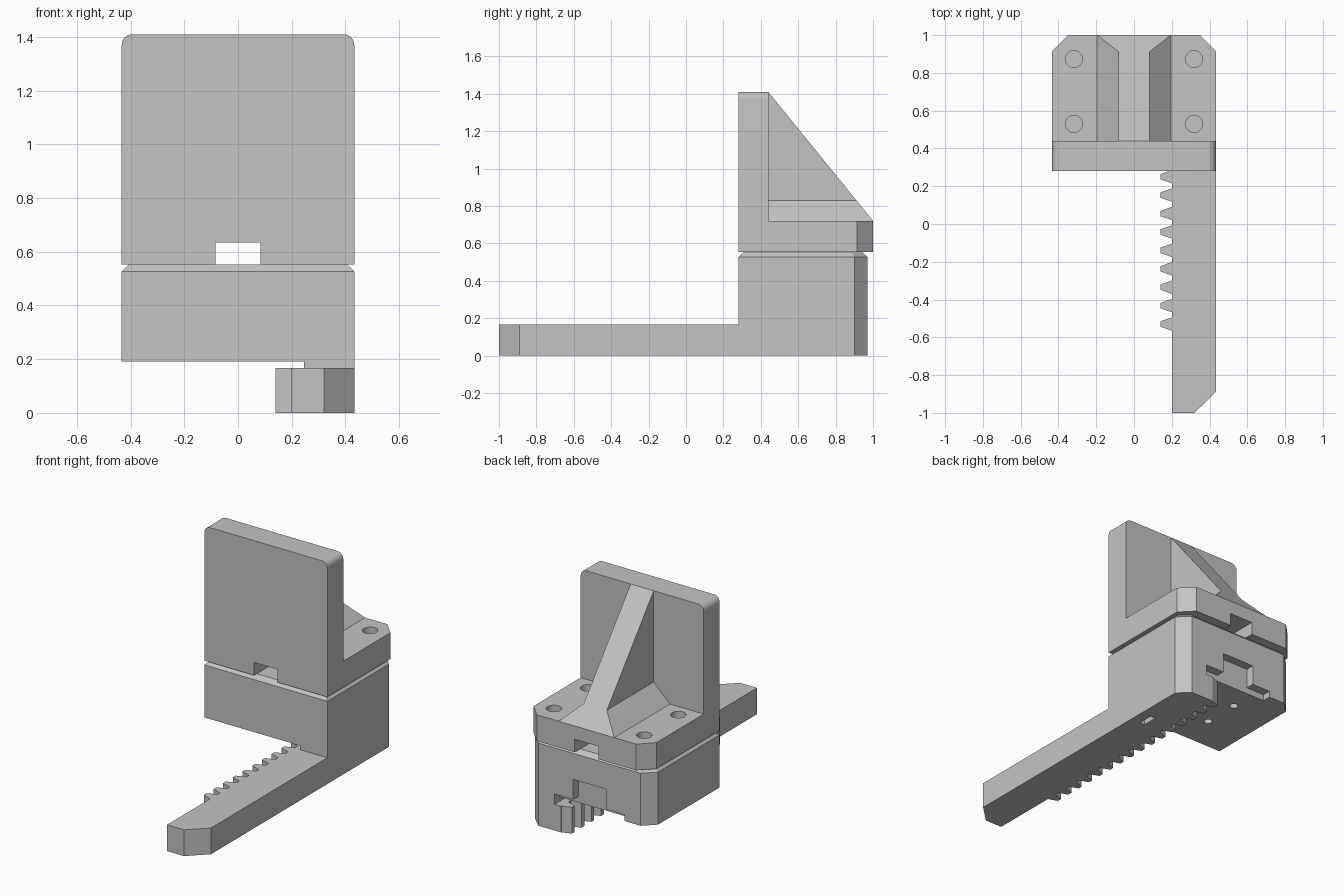
import bpy, bmesh
from math import sin, cos, pi
from mathutils import Vector

if "Cube" in bpy.data.objects:
    bpy.data.objects.remove(bpy.data.objects["Cube"], do_unlink=True)

grey = bpy.data.materials.new("plain grey")
grey.use_nodes = True
grey.diffuse_color = (0.55, 0.55, 0.55, 1)
grey.node_tree.nodes["Principled BSDF"].inputs["Base Color"].default_value = (0.55, 0.55, 0.55, 1)

W = 0.433          # half width of the whole jaw
FRONT = 0.28       # front plane of the jaw


def prism(name, outline, lo, hi, axis="Z", edit=None):
    """Extrude a 2D outline along Z (x, y points) or Y (x, z points)."""
    bm = bmesh.new()
    place = (lambda p: (p[0], p[1], lo)) if axis == "Z" else (lambda p: (p[0], lo, p[1]))
    face = bm.faces.new([bm.verts.new(place(p)) for p in outline])
    ext = bmesh.ops.extrude_face_region(bm, geom=[face])
    step = Vector((0, 0, hi - lo)) if axis == "Z" else Vector((0, hi - lo, 0))
    moved = [g for g in ext["geom"] if isinstance(g, bmesh.types.BMVert)]
    bmesh.ops.translate(bm, verts=moved, vec=step)
    bmesh.ops.recalc_face_normals(bm, faces=bm.faces)
    if edit:
        edit(bm)
    mesh = bpy.data.meshes.new(name)
    bm.to_mesh(mesh)
    bm.free()
    mesh.materials.append(grey)
    obj = bpy.data.objects.new(name, mesh)
    bpy.context.collection.objects.link(obj)
    return obj


def rect(x0, x1, y0, y1):
    return [(x0, y0), (x1, y0), (x1, y1), (x0, y1)]


def circle(x, y, r, n=32):
    return [(x + r * cos(2 * pi * i / n), y + r * sin(2 * pi * i / n)) for i in range(n)]


def cut(obj, cutters):
    """Subtract each cutter from the part, then discard the cutters."""
    bpy.context.view_layer.objects.active = obj
    for c in cutters:
        c.hide_render = True
        mod = obj.modifiers.new("cut", "BOOLEAN")
        mod.operation, mod.solver, mod.object = "DIFFERENCE", "EXACT", c
        bpy.ops.object.modifier_apply(modifier=mod.name)
        bpy.data.objects.remove(c, do_unlink=True)


def guide_slot():
    return prism("slot_cutter", rect(-0.083, 0.083, 0.5, 0.635), 0.2, 1.1, "Y")


# Upright jaw plate with rounded top corners
R, TOP = 0.04, 1.41
arc = [(W - R + R * cos(a * pi / 16), TOP - R + R * sin(a * pi / 16)) for a in range(9)]
jaw = prism("jaw_plate", [(-W, 0.553), (W, 0.553)] + arc + [(-x, z) for x, z in reversed(arc)],
            FRONT, 0.44, "Y")
cut(jaw, [guide_slot()])

# Mounting flange with clipped rear corners, a guide slot and four screw holes
flange = prism("mounting_flange", [(-W, 0.44), (W, 0.44), (W, 0.915), (0.35, 1),
                                   (-0.35, 1), (-W, 0.915)], 0.553, 0.72)
cut(flange, [guide_slot()] + [prism("hole_cutter", circle(x, y, 0.045), 0.5, 0.8)
                              for x in (-0.318, 0.318) for y in (0.53, 0.873)])


# Sloped rib with flared foot
def slope(bm):
    bmesh.ops.bisect_plane(bm, geom=bm.verts[:] + bm.edges[:] + bm.faces[:],
                           plane_co=(0, 0.44, TOP), plane_no=(0, 0.69, 0.56), clear_outer=True)
    bmesh.ops.holes_fill(bm, edges=[e for e in bm.edges if e.is_boundary])
    bmesh.ops.recalc_face_normals(bm, faces=bm.faces)


half = [(0.195, 0.72), (0.081, 0.83), (0.081, TOP + 0.1)]
prism("support_rib", half + [(-x, z) for x, z in reversed(half)], 0.44, 1.05, "Y", slope)


# Carrier block with bevelled top rim
def bevel_top(bm):
    rim = [e for e in bm.edges if all(v.co.z > 0.55 for v in e.verts)]
    bmesh.ops.bevel(bm, geom=rim, offset=0.027, segments=1, affect="EDGES")


carrier = prism("carrier_block", [(-W, FRONT), (W, FRONT), (W, 0.9), (0.36, 0.97),
                                  (-0.36, 0.97), (-W, 0.9)], 0.192, 0.553, edit=bevel_top)
tee = [(0.245, 0.1), (0.245, 0.232), (0.115, 0.232), (0.115, 0.36)]
cut(carrier, [prism("tee_cutter", tee + [(-x, z) for x, z in reversed(tee)], 0.915, 1.1, "Y")]
    + [prism("hole_cutter", circle(-0.15, y, 0.025), 0.1, 0.35) for y in (0.51, 0.75)])

# Bridge joining carrier and rack
prism("rack_bridge", [(0.245, FRONT), (W, FRONT), (W, 0.9), (0.36, 0.97), (0.245, 0.97)],
      0.167, 0.192)

# Toothed rack bar
teeth = []
for i in range(16):
    y = 0.933 - i * 0.0975
    teeth += [(0.2, y + 0.035), (0.14, y + 0.014), (0.14, y - 0.014), (0.2, y - 0.035)]
rack = prism("rack_bar", [(0.2, -1), (0.32, -1), (W, -0.89), (W, 0.9), (0.36, 0.97),
                          (0.2, 0.97)] + teeth, 0, 0.167)
cut(rack, [prism("pocket_cutter", rect(0.33, 0.365, 0.49, 0.59), -0.1, 0.1)])

# Smooth only the rounded corners and holes
for part in (jaw, flange, carrier):
    bpy.ops.object.select_all(action="DESELECT")
    part.select_set(True)
    bpy.context.view_layer.objects.active = part
    bpy.ops.object.shade_smooth_by_angle(angle=pi / 6)
